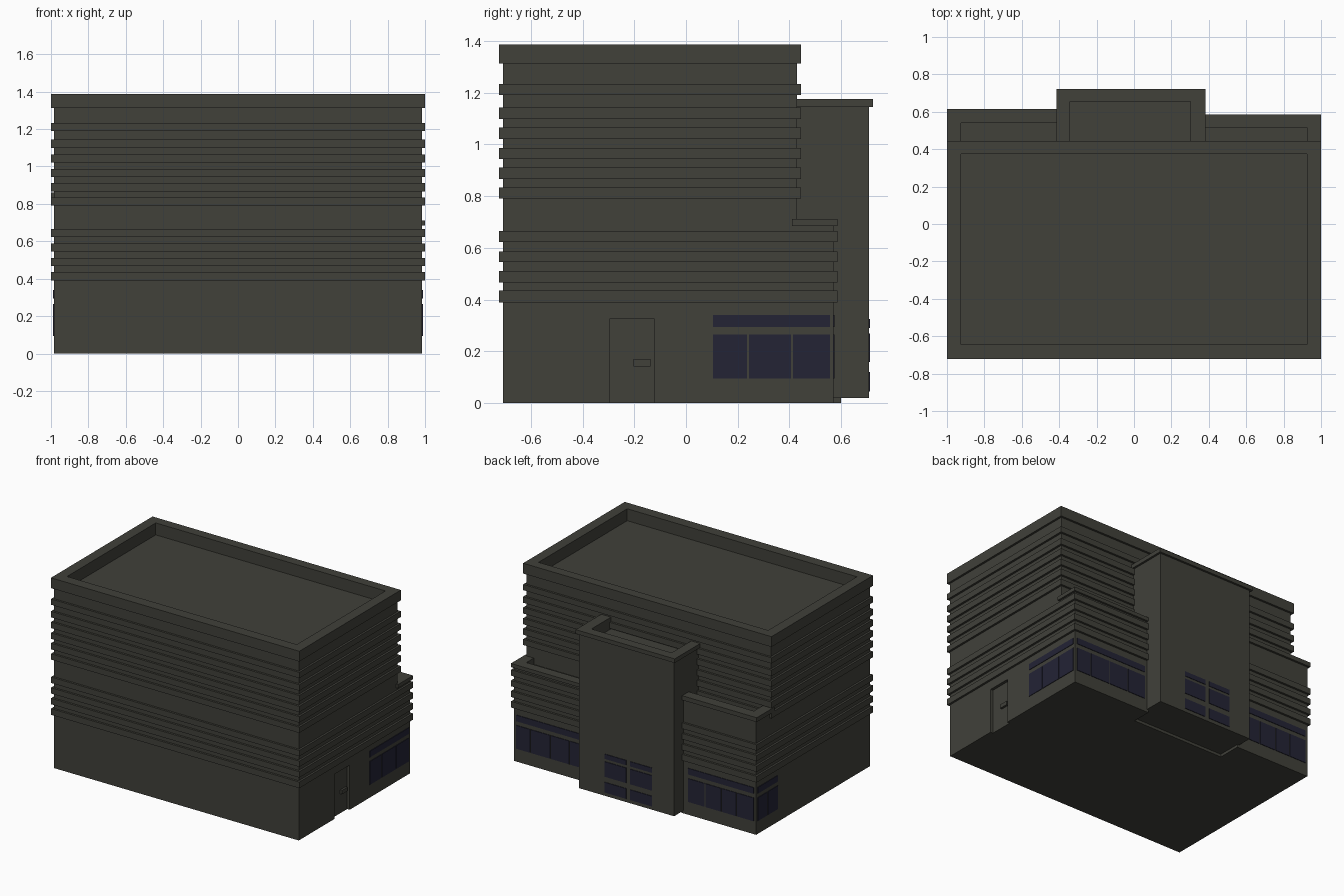
import bpy, bmesh

if "Cube" in bpy.data.objects:
    bpy.data.objects.remove(bpy.data.objects["Cube"])


def material(name, rgb):
    m = bpy.data.materials.new(name)
    m.diffuse_color = (*rgb, 1)
    m.use_nodes = True
    m.node_tree.nodes["Principled BSDF"].inputs["Base Color"].default_value = m.diffuse_color
    return m


GREY = material("dark grey wall", (0.052, 0.052, 0.042))
GLASS = material("navy glass", (0.017, 0.017, 0.036))


def finish(name, bm, mat):
    bmesh.ops.recalc_face_normals(bm, faces=bm.faces)
    me = bpy.data.meshes.new(name)
    bm.to_mesh(me)
    bm.free()
    me.materials.append(mat)
    ob = bpy.data.objects.new(name, me)
    bpy.context.collection.objects.link(ob)
    return ob


def boxes(name, spans, mat):
    """One object from a list of (x0, x1, y0, y1, z0, z1) boxes."""
    bm = bmesh.new()
    for x0, x1, y0, y1, z0, z1 in spans:
        vs = bmesh.ops.create_cube(bm, size=1)["verts"]
        for v in vs:
            v.co = (x1 if v.co.x > 0 else x0,
                    y1 if v.co.y > 0 else y0,
                    z1 if v.co.z > 0 else z0)
    return finish(name, bm, mat)


def block(name, outer, bands, opening, roof, base=0.0, m=0.015):
    """Stacked rectangle: wall stepping out at each band, with a sunken roof.
    The last band is the parapet cap."""
    x0, x1, y0, y1 = outer
    inner = (x0 + m, x1 - m, y0 + m, y1 - m)
    levels = [(inner, base)]
    for lo, hi in bands:
        levels += [(inner, lo), (outer, lo), (outer, hi)]
        if (lo, hi) != bands[-1]:
            levels.append((inner, hi))
    levels += [(opening, bands[-1][1]), (opening, roof)]
    bm = bmesh.new()
    rings = []
    for (a, b, c, d), z in levels:
        rings.append([bm.verts.new(p) for p in
                      ((a, c, z), (b, c, z), (b, d, z), (a, d, z))])
    for r, s in zip(rings, rings[1:]):
        for i in range(4):
            j = (i + 1) % 4
            bm.faces.new((r[i], r[j], s[j], s[i]))
    bm.faces.new(rings[0][::-1])
    bm.faces.new(rings[-1])
    return finish(name, bm, GREY)


# Horizontal bands, bottom to top
LOW = [(0.39, 0.435), (0.467, 0.51), (0.545, 0.587), (0.622, 0.665)]
HIGH = [(0.792, 0.834), (0.867, 0.911), (0.943, 0.986),
        (1.021, 1.065), (1.099, 1.143), (1.191, 1.233)]

# Main building and the lower masses at its back
main = block("main_building", (-1, 1, -0.723, 0.445),
             LOW + HIGH + [(1.312, 1.387)],
             (-0.925, 0.925, -0.645, 0.375), 1.30)
block("right_wing", (0.34, 1, 0.41, 0.585), LOW + [(0.684, 0.711)],
      (0.36, 0.925, 0.428, 0.515), 0.655)
block("left_wing", (-1, -0.37, 0.41, 0.615), LOW + [(0.83, 0.862)],
      (-0.925, -0.39, 0.428, 0.54), 0.80)
block("entrance_tower", (-0.415, 0.382, 0.41, 0.723), [(1.145, 1.175)],
      (-0.343, 0.303, 0.428, 0.655), 1.09, base=0.02)

# Recessed side door
cutter = boxes("door_cutter", [(0.965, 1.1, -0.295, -0.122, -0.1, 0.325)], GREY)
cutter.hide_render = True
cutter.hide_viewport = True
cut = main.modifiers.new("door_recess", "BOOLEAN")
cut.operation = "DIFFERENCE"
cut.solver = "EXACT"
cut.object = cutter
boxes("door_handle", [(0.96, 0.98, -0.203, -0.138, 0.142, 0.17)], GREY)


def windows(name, axis, wall, side, lo, hi, splits,
            rows=((0.095, 0.265),), strip=(0.295, 0.34), gap=0.004):
    """Thin glass plates on a wall, split into panes, with a strip above."""
    t0, t1 = sorted((wall - side * 0.004, wall + side * 0.004))
    edges = [lo, *splits, hi]
    spans = [(a + gap, b - gap, *r) for a, b in zip(edges, edges[1:]) for r in rows]
    spans.append((lo + gap, hi - gap, *strip))
    boxes(name, [(t0, t1, a, b, c, d) if axis == "x" else (a, b, t0, t1, c, d)
                 for a, b, c, d in spans], GLASS)


# Ground floor glazing wrapping the back corners
windows("right_side_windows", "x", 0.985, 1, 0.10, 0.56, (0.239, 0.409))
windows("left_side_windows", "x", -0.985, -1, 0.35, 0.59, (0.475,))
windows("right_back_windows", "y", 0.57, 1, 0.385, 0.97, (0.535, 0.69, 0.85))
windows("left_back_windows", "y", 0.60, 1, -0.97, -0.435, (-0.83, -0.71, -0.575))

# Pair of glazed entrance doors with transoms
for name, a, b in (("left_entrance_door", -0.227, -0.045),
                   ("right_entrance_door", -0.02, 0.162)):
    windows(name, "y", 0.708, 1, a, b, (),
            rows=((0.045, 0.12), (0.16, 0.27)), strip=(0.29, 0.325))
